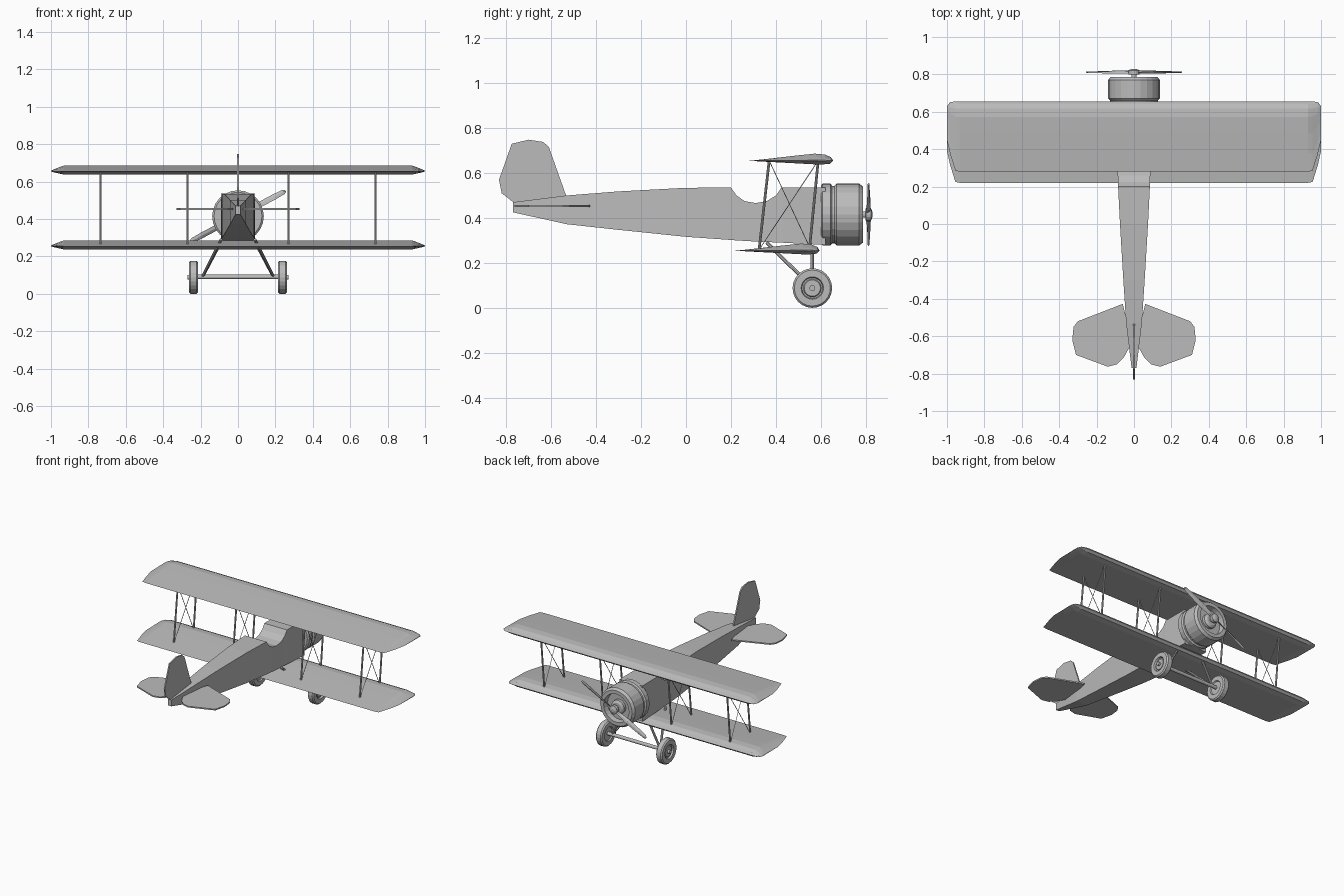
import bpy, bmesh
from math import sin, cos, pi, radians
from mathutils import Vector

cube = bpy.data.objects.get("Cube")
if cube:
    bpy.data.objects.remove(cube)

grey = bpy.data.materials.new("light_grey")
grey.use_nodes = True
colour = (0.5, 0.5, 0.5, 1)
grey.diffuse_color = colour
grey.node_tree.nodes["Principled BSDF"].inputs["Base Color"].default_value = colour


def loft(name, sections):
    """Skin a row of matching closed sections and cap both ends."""
    bm = bmesh.new()
    rings = [[bm.verts.new(p) for p in s] for s in sections]
    n = len(rings[0])
    for a, b in zip(rings, rings[1:]):
        for i in range(n):
            j = (i + 1) % n
            bm.faces.new((a[i], a[j], b[j], b[i]))
    bm.faces.new(rings[0])
    bm.faces.new(rings[-1])
    bmesh.ops.recalc_face_normals(bm, faces=bm.faces)
    mesh = bpy.data.meshes.new(name)
    bm.to_mesh(mesh)
    bm.free()
    mesh.materials.append(grey)
    obj = bpy.data.objects.new(name, mesh)
    bpy.context.collection.objects.link(obj)
    return obj


def lathe(name, centre, axis, profile, sides=24):
    """Turn (radius, offset) pairs about an axis through centre."""
    turn = Vector((0, 0, 1)).rotation_difference(Vector(axis))
    c = Vector(centre)
    steps = [2 * pi * i / sides for i in range(sides)]
    return loft(name, [[c + turn @ Vector((r * cos(a), r * sin(a), h)) for a in steps]
                       for r, h in profile])


def rod(name, a, b, r, sides=8):
    a, b = Vector(a), Vector(b)
    return lathe(name, a, (b - a).normalized(), [(r, 0), (r, (b - a).length)], sides)


def plate(name, outline, offset):
    """Give an outline thickness along a vector."""
    d = Vector(offset) / 2
    return loft(name, [[Vector(p) - d for p in outline], [Vector(p) + d for p in outline]])


# Fuselage: (y, bottom, top, half width), with the cockpit dip
body = [(-0.77, 0.425, 0.47, 0.013), (-0.53, 0.372, 0.5, 0.042), (-0.3, 0.347, 0.518, 0.057),
        (0, 0.316, 0.534, 0.075), (0.2, 0.302, 0.535, 0.085), (0.225, 0.3, 0.5, 0.086),
        (0.26, 0.298, 0.475, 0.087), (0.31, 0.295, 0.466, 0.088), (0.36, 0.293, 0.475, 0.089),
        (0.4, 0.291, 0.5, 0.089), (0.425, 0.29, 0.535, 0.09), (0.62, 0.28, 0.535, 0.09)]
loft("fuselage", [[(-w, y, b), (w, y, b), (w, y, t), (-w, y, t)] for y, b, t, w in body])

# Engine cowling with a groove and an open front
lathe("cowling", (0, 0, 0.415), (0, 1, 0),
      [(0.128, 0.6), (0.138, 0.608), (0.138, 0.642), (0.128, 0.65), (0.128, 0.66),
       (0.138, 0.67), (0.138, 0.77), (0.125, 0.787), (0.1, 0.787), (0.095, 0.75)])
lathe("engine_hub", (0, 0, 0.415), (0, 1, 0), [(0.05, 0.74), (0.05, 0.77), (0.035, 0.78)])
lathe("propeller_hub", (0, 0, 0.415), (0, 1, 0),
      [(0.014, 0.77), (0.014, 0.798), (0.03, 0.8), (0.03, 0.822), (0.01, 0.83)], 16)

# Propeller: twisted blades
tilt = radians(28)
for side, label in ((1, "left"), (-1, "right")):
    sections = []
    for r, w, pitch in ((0, 0.01, 60), (0.05, 0.012, 45), (0.12, 0.017, 28),
                        (0.22, 0.016, 18), (0.275, 0.013, 12), (0.288, 0.006, 10)):
        p = radians(pitch) * side
        mid = Vector((cos(tilt), 0, sin(tilt))) * r * side + Vector((0, 0.812, 0.415))
        across = Vector((-sin(tilt) * cos(p), sin(p), cos(tilt) * cos(p))) * w
        thick = Vector((sin(tilt) * sin(p), cos(p), -cos(tilt) * sin(p))) * 0.004
        sections.append([mid + across, mid + thick, mid - across, mid - thick])
    loft(label + "_propeller_blade", sections)

# Wings: aerofoil as (chord fraction from the nose, height)
foil = [(0, 0), (0.03, 0.016), (0.1, 0.027), (0.22, 0.031), (0.45, 0.022), (0.75, 0.009),
        (1, -0.001), (0.75, -0.006), (0.45, -0.012), (0.15, -0.018), (0.04, -0.014)]
half = [(0.93, 0.655, 0.28, 1), (0.955, 0.655, 0.285, 0.7),
        (0.983, 0.652, 0.375, 0.35), (1.0, 0.63, 0.45, 0.08)]
span = [(-x, a, b, t) for x, a, b, t in reversed(half)] + half
for name, dy, z in (("upper_wing", 0, 0.655), ("lower_wing", -0.06, 0.255)):
    loft(name, [[(x, a + (b - a) * u + dy, z + h * t) for u, h in foil]
                for x, a, b, t in span])

# Wing struts and crossed wires
for x in (-0.735, -0.27, 0.27, 0.735):
    front_low, front_high = (x, 0.55, 0.27), (x, 0.588, 0.655)
    rear_low, rear_high = (x, 0.325, 0.258), (x, 0.37, 0.655)
    rod("front_wing_strut", front_low, front_high, 0.006)
    rod("rear_wing_strut", rear_low, rear_high, 0.006)
    rod("wing_wire", rear_low, front_high, 0.002, 6)
    rod("wing_wire", front_low, rear_high, 0.002, 6)

# Tail
tail = [(0.06, -0.427), (0.3, -0.52), (0.323, -0.55), (0.33, -0.62), (0.31, -0.7),
        (0.14, -0.763), (0.09, -0.75), (0.055, -0.715), (0.025, -0.66), (0.03, -0.55)]
for side, label in ((1, "left"), (-1, "right")):
    plate(label + "_tailplane", [(x * side, y, 0.453) for x, y in tail], (0, 0, 0.009))
fin = [(-0.53, 0.49), (-0.61, 0.715), (-0.635, 0.738), (-0.7, 0.748), (-0.775, 0.73),
       (-0.832, 0.57), (-0.82, 0.51), (-0.775, 0.475), (-0.74, 0.455)]
plate("fin_and_rudder", [(0, y, z) for y, z in fin], (0.009, 0, 0))

# Landing gear
rod("axle", (-0.23, 0.562, 0.09), (0.23, 0.562, 0.09), 0.012, 12)
for side, label in ((1, "left"), (-1, "right")):
    lathe(label + "_wheel", (0.238 * side, 0.562, 0.088), (side, 0, 0),
          [(0.045, -0.016), (0.05, -0.024), (0.08, -0.024), (0.088, -0.016), (0.088, 0.016),
           (0.08, 0.024), (0.05, 0.024), (0.046, 0.012), (0.04, 0.012), (0.036, 0.018),
           (0.013, 0.018), (0.013, 0.033)])
    foot = (0.19 * side, 0.562, 0.09)
    rod(label + "_front_gear_strut", foot, (0.1 * side, 0.562, 0.26), 0.008)
    rod(label + "_rear_gear_strut", foot, (0.09 * side, 0.36, 0.29), 0.008)
